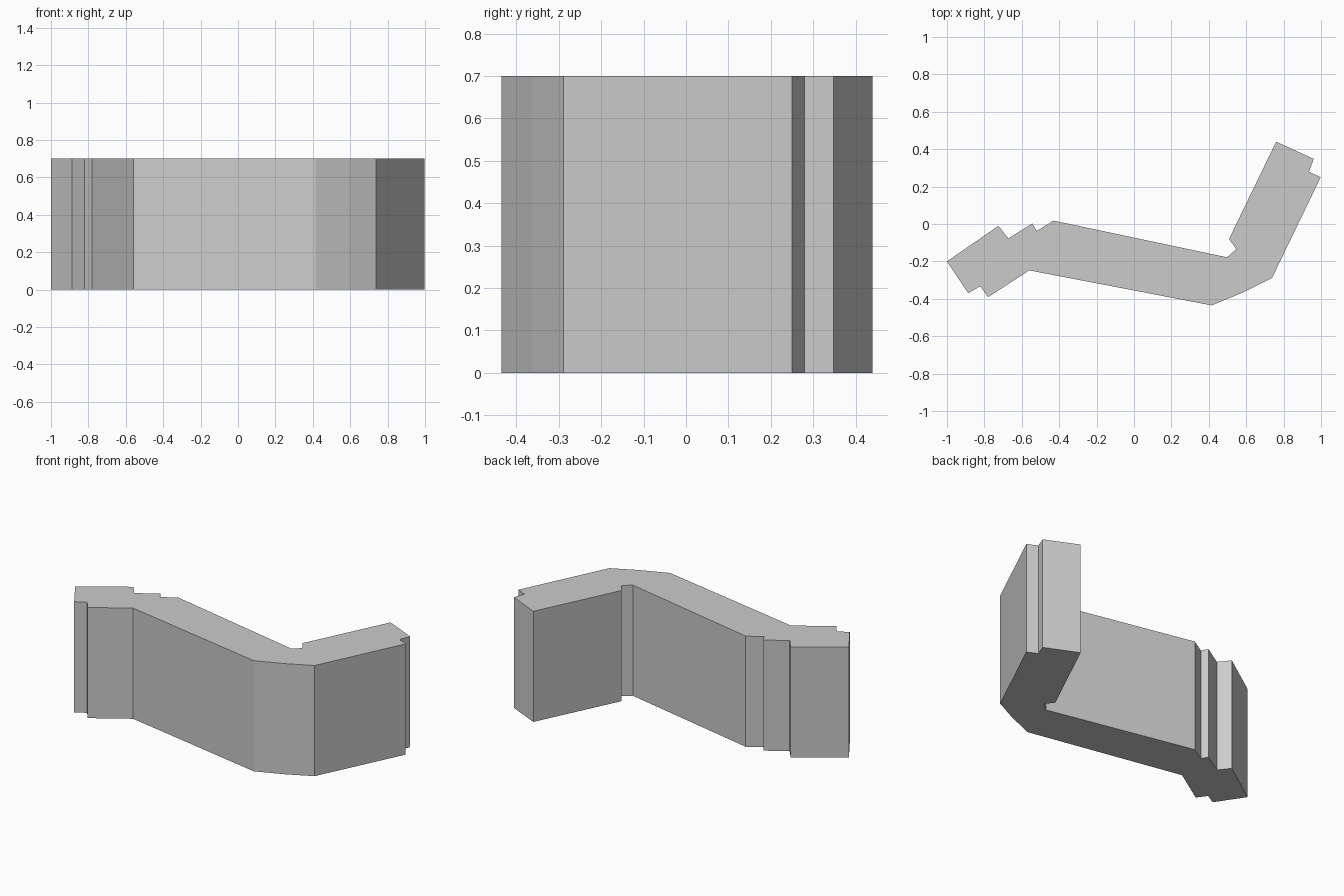
import bpy
import bmesh
from mathutils import Vector

cube = bpy.data.objects.get("Cube")
if cube:
    bpy.data.objects.remove(cube, do_unlink=True)

HEIGHT = 0.70


def make_material(name, rgb):
    mat = bpy.data.materials.new(name)
    mat.use_nodes = True
    colour = (*rgb, 1.0)
    mat.diffuse_color = colour
    mat.node_tree.nodes["Principled BSDF"].inputs["Base Color"].default_value = colour
    return mat


def extrude_profile(name, outline, height, mat):
    """Raise a closed floor outline into a solid with flat faces."""
    bm = bmesh.new()
    base = bm.faces.new([bm.verts.new((x, y, 0)) for x, y in outline])
    raised = bmesh.ops.extrude_face_region(bm, geom=[base], use_keep_orig=True)
    top = [v for v in raised["geom"] if isinstance(v, bmesh.types.BMVert)]
    bmesh.ops.translate(bm, verts=top, vec=Vector((0, 0, height)))
    bmesh.ops.recalc_face_normals(bm, faces=bm.faces)
    mesh = bpy.data.meshes.new(name)
    bm.to_mesh(mesh)
    bm.free()
    mesh.materials.append(mat)
    obj = bpy.data.objects.new(name, mesh)
    bpy.context.collection.objects.link(obj)
    return obj


# Front side, from the right end to the left end
front_side = [(-1.0, -0.20), (-0.887, -0.37), (-0.822, -0.333), (-0.78, -0.391),
              (-0.56, -0.248), (0.415, -0.435), (0.59, -0.363), (0.738, -0.289)]
# Notched end of the left wing
left_end = [(0.998, 0.25), (0.935, 0.279), (0.961, 0.348), (0.76, 0.44)]
# Back side, with the inner corner notch and the two stepped notches
back_side = [(0.508, -0.08), (0.547, -0.135), (0.497, -0.178), (-0.43, 0.018),
             (-0.52, -0.037), (-0.543, 0.003), (-0.672, -0.077), (-0.725, -0.01)]

grey = make_material("plain grey", (0.6, 0.6, 0.6))
extrude_profile("angled_wall", front_side + left_end + back_side, HEIGHT, grey)
